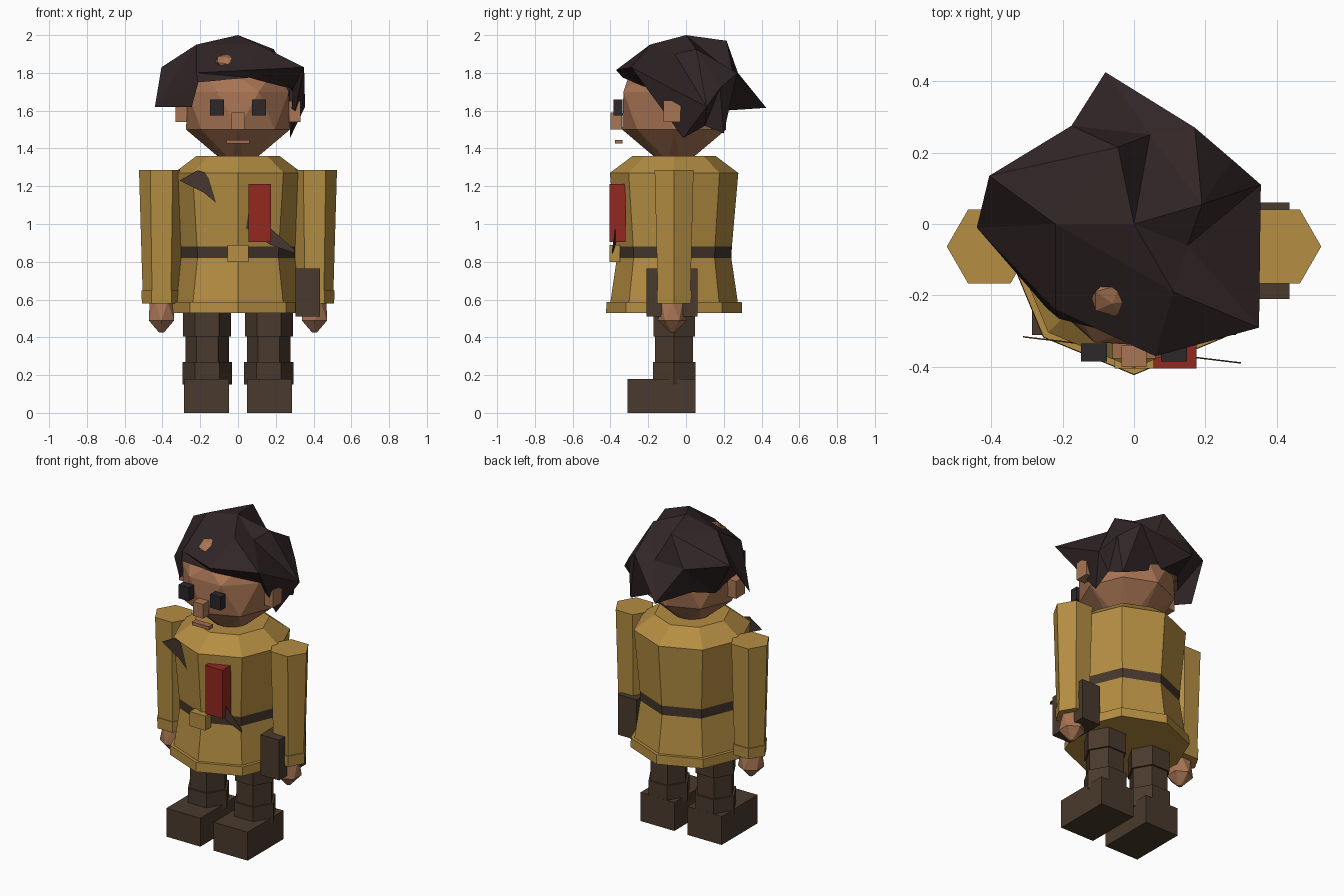
import bpy, bmesh, math
from mathutils import Matrix, Vector

if "Cube" in bpy.data.objects:
    bpy.data.objects.remove(bpy.data.objects["Cube"])


def material(name, rgb):
    m = bpy.data.materials.new(name)
    m.use_nodes = True
    m.diffuse_color = (*rgb, 1)
    m.node_tree.nodes["Principled BSDF"].inputs["Base Color"].default_value = (*rgb, 1)
    return m


COAT = material("mustard coat", (.46, .27, .055))
BROWN = material("dark brown leather", (.068, .042, .026))
BELT = material("belt brown", (.06, .038, .026))
SKIN = material("tan skin", (.4, .18, .09))
LIPS = material("lip tan", (.36, .15, .075))
HAIR = material("dark hair", (.032, .019, .020))
EYES = material("eye black", (.026, .020, .022))
RED = material("red cloth", (.29, .022, .014))
MID = -.063  # depth of the body axis


def finish(name, bm, mat):
    bmesh.ops.recalc_face_normals(bm, faces=bm.faces)
    me = bpy.data.meshes.new(name)
    bm.to_mesh(me)
    bm.free()
    mats = mat if isinstance(mat, list) else [mat]
    for m in mats:
        me.materials.append(m)
    ob = bpy.data.objects.new(name, me)
    bpy.context.collection.objects.link(ob)
    return ob


def box(name, x, y, z, mat):
    """Box spanning the given (low, high) ranges."""
    bm = bmesh.new()
    lo, hi = Vector((x[0], y[0], z[0])), Vector((x[1], y[1], z[1]))
    bmesh.ops.create_cube(bm, size=1, matrix=Matrix.Translation((lo + hi) / 2)
                          @ Matrix.Diagonal((*(hi - lo), 1)))
    return finish(name, bm, mat)


def lathe(name, x, y, sides, start, profile, mat, twist=0):
    """Faceted column from (height, radius) pairs; twist staggers the rings."""
    bm = bmesh.new()
    rings = []
    for k, (z, r) in enumerate(profile):
        turn = start + twist * (k % 2) * math.pi / sides
        rings.append([bm.verts.new((x + r * math.cos(turn + math.tau * i / sides),
                                    y + r * math.sin(turn + math.tau * i / sides), z))
                      for i in range(sides)])
    for k, (a, b) in enumerate(zip(rings, rings[1:])):
        for i in range(sides):
            j = (i + 1) % sides
            if not twist:
                bm.faces.new((a[i], a[j], b[j], b[i]))
            elif k % 2 == 0:
                bm.faces.new((a[i], a[j], b[i]))
                bm.faces.new((a[j], b[j], b[i]))
            else:
                bm.faces.new((a[i], a[j], b[j]))
                bm.faces.new((a[i], b[j], b[i]))
    bm.faces.new(rings[0])
    bm.faces.new(rings[-1])
    return finish(name, bm, mat)


# Coat with flared hem; the belt band is coloured by height
coat = lathe("coat", 0, MID, 8, 0,
             [(.53, .36), (.588, .358), (.588, .337), (.82, .303), (.88, .306),
              (1.27, .34), (1.36, .22)], [COAT, BELT])
for p in coat.data.polygons:
    p.material_index = int(.82 < p.center.z < .88)
box("belt_buckle", (-.055, .055), (-.405, -.35), (.798, .89), COAT)
box("chest_cloth", (.055, .175), (-.405, -.32), (.905, 1.212), RED)
box("hip_bag", (.305, .435), (-.21, .06), (.51, .765), BROWN)

# Diagonal strap, a thin plate that dips into the chest
bm = bmesh.new()
outline = [(-.31, 1.23), (-.215, 1.283), (-.175, 1.272), (-.15, 1.235), (.07, 1.05),
           (.18, .97), (.3, .865), (.3, .845), (.17, .89), (.04, .98), (-.18, 1.165)]
strap = bm.faces.new([bm.verts.new((x, -.355 - .12 * x, z)) for x, z in outline])
ext = bmesh.ops.extrude_face_region(bm, geom=[strap])["geom"]
bmesh.ops.translate(bm, vec=(0, .004, 0),
                    verts=[v for v in ext if isinstance(v, bmesh.types.BMVert)])
finish("chest_strap", bm, BELT)

# Limbs, ears and eyes on both sides
for s, side in ((1, "left"), (-1, "right")):
    def span(a, b):
        return tuple(sorted((s * a, s * b)))

    lathe(side + "_sleeve", s * .405, MID, 6, 0, [(.64, .1), (1.285, .119)], COAT)
    lathe(side + "_cuff", s * .405, MID, 6, 0, [(.58, .104), (.648, .106)], COAT)
    lathe(side + "_hand", s * .405, MID - .01, 6, 0,
          [(.425, .012), (.488, .076), (.59, .064)], SKIN, twist=1)
    lathe(side + "_leg", s * .163, MID, 6, 0,
          [(.15, .13), (.27, .13), (.27, .116), (.405, .116), (.405, .127), (.56, .127)], BROWN)
    box(side + "_boot", span(.047, .285), (-.31, .05), (0, .18), BROWN)
    box(side + "_ear", span(.27, .33), (-.12, -.03), (1.54, 1.65), SKIN)
    box(side + "_eye", span(.075, .148), (-.385, -.335), (1.575, 1.66), EYES)

# Head and face
lathe("head", 0, MID, 8, math.pi / 8,
      [(1.33, .08), (1.5, .275), (1.7, .29), (1.785, .24), (1.85, .1)], SKIN, twist=1)
box("nose", (-.035, .035), (-.4, -.34), (1.5, 1.59), SKIN)
box("mouth", (-.06, .06), (-.376, -.335), (1.425, 1.446), LIPS)

# Bare patch lying flush on the front of the hair
bm = bmesh.new()
bmesh.ops.create_icosphere(bm, subdivisions=1, radius=1,
                           matrix=Matrix.Translation((-.06, -.21, 1.862))
                           @ Matrix.Rotation(math.radians(31), 4, "X")
                           @ Matrix.Diagonal((.066, .06, .024, 1)))
finish("forehead_patch", bm, SKIN)

# Swept hair: crown, upper ring, outer ring with a rear spike, lower edge
crown = (0, 0, 2)
upper = [(.19, .055, 1.925), (.045, .25, 1.79), (-.045, .215, 1.97),
         (-.22, 0, 1.95), (.11, -.19, 1.95), (.15, -.06, 1.9)]
outer = [(.355, .11, 1.62), (.275, .18, 1.72), (.17, .27, 1.8), (-.08, .425, 1.615),
         (-.175, .275, 1.8), (-.405, .135, 1.83), (-.44, -.01, 1.62),
         (-.22, -.24, 1.8), (.06, -.37, 1.815), (.35, -.29, 1.83)]
lower = [(.275, -.015, 1.455), (.275, .1, 1.52), (.25, .2, 1.48), (-.03, .2, 1.6),
         (-.17, .18, 1.62), (-.26, .08, 1.6), (-.245, -.235, 1.62),
         (-.21, -.265, 1.75), (.06, -.335, 1.775), (.29, -.19, 1.715)]
owner = [0, 0, 1, 1, 2, 3, 3, 3, 4, 5]  # upper point that each outer point hangs from
bm = bmesh.new()
top = bm.verts.new(crown)
up, out, low = ([bm.verts.new(p) for p in ring] for ring in (upper, outer, lower))
for i in range(len(up)):
    bm.faces.new((top, up[i], up[(i + 1) % len(up)]))
for i in range(len(out)):
    j = (i + 1) % len(out)
    a, b = up[owner[i]], up[owner[j]]
    bm.faces.new((a, out[i], out[j]))
    if a is not b:
        bm.faces.new((a, out[j], b))
    bm.faces.new((out[i], low[i], low[j]))
    bm.faces.new((out[i], low[j], out[j]))
finish("hair", bm, HAIR)
